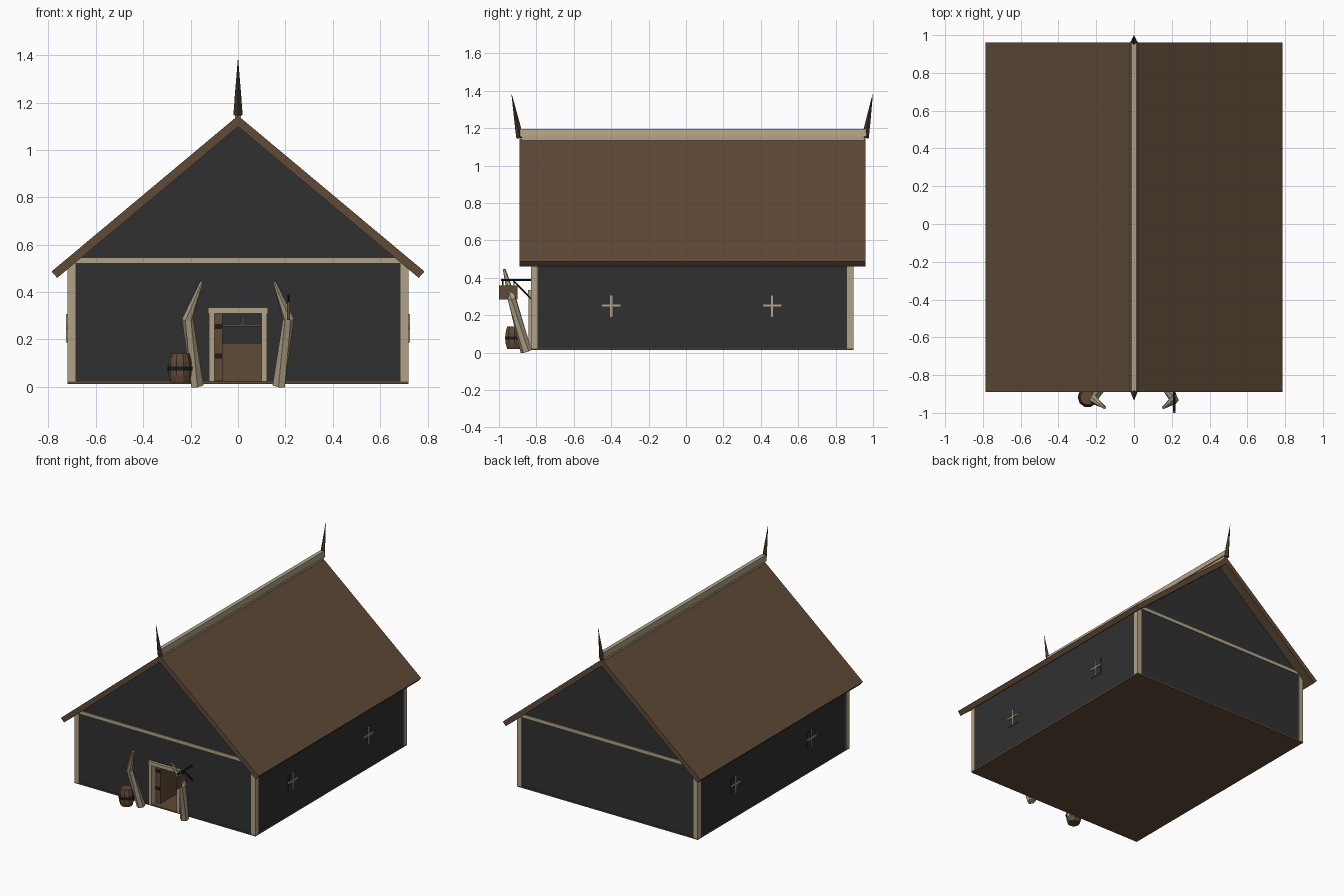
import bpy, bmesh, math
from mathutils import Vector

if "Cube" in bpy.data.objects:
    bpy.data.objects.remove(bpy.data.objects["Cube"])


def material(name, rgb):
    m = bpy.data.materials.new(name)
    m.diffuse_color = (*rgb, 1)
    m.use_nodes = True
    m.node_tree.nodes["Principled BSDF"].inputs["Base Color"].default_value = m.diffuse_color
    return m


BROWN = material("brown wood", (0.115, 0.068, 0.038))
DARK_WOOD = material("dark wood", (0.06, 0.036, 0.021))
CHARCOAL = material("charcoal wall", (0.03, 0.03, 0.03))
TAN = material("pale timber", (0.44, 0.365, 0.245))
IRON = material("dark iron", (0.012, 0.012, 0.012))


def finish(name, bm, mat):
    bmesh.ops.recalc_face_normals(bm, faces=bm.faces)
    me = bpy.data.meshes.new(name)
    bm.to_mesh(me)
    bm.free()
    me.materials.append(mat)
    ob = bpy.data.objects.new(name, me)
    bpy.context.collection.objects.link(ob)
    return ob


def prism(name, profile, y0, y1, mat):
    """Extrude an xz profile along y."""
    bm = bmesh.new()
    f = bm.faces.new([bm.verts.new((x, y0, z)) for x, z in profile])
    r = bmesh.ops.extrude_face_region(bm, geom=[f])
    verts = [v for v in r["geom"] if isinstance(v, bmesh.types.BMVert)]
    bmesh.ops.translate(bm, verts=verts, vec=(0, y1 - y0, 0))
    return finish(name, bm, mat)


def box(name, x, y, z, mat):
    return prism(name, [(x[0], z[0]), (x[1], z[0]), (x[1], z[1]), (x[0], z[1])], y[0], y[1], mat)


def tube(name, path, n, mat, squash=1.0):
    """Faceted tube through (point, radius) pairs."""
    bm = bmesh.new()
    rings = []
    pts = [Vector(p) for p, r in path]
    for i, (p, r) in enumerate(path):
        t = pts[min(i + 1, len(pts) - 1)] - pts[max(i - 1, 0)]
        q = t.to_track_quat('Z', 'Y')
        rings.append([bm.verts.new(pts[i] + q @ Vector((r * math.cos(a), r * squash * math.sin(a), 0)))
                      for a in (2 * math.pi * k / n for k in range(n))])
    for a, b in zip(rings, rings[1:]):
        for k in range(n):
            bm.faces.new((a[k], a[(k + 1) % n], b[(k + 1) % n], b[k]))
    bm.faces.new(rings[0])
    bm.faces.new(rings[-1])
    return finish(name, bm, mat)


W, Y0, Y1 = 0.715, -0.825, 0.89
EAVE, APEX = 0.51, 1.105

# Floor and walls, the front one with a door notch
box("floor", (-0.72, 0.72), (-0.83, 0.895), (0.013, 0.022), BROWN)
gable = [(W, 0.02), (W, EAVE), (0, APEX), (-W, EAVE), (-W, 0.02)]
door_notch = [(-0.105, 0.02), (-0.105, 0.315), (0.105, 0.315), (0.105, 0.02)]
prism("front_wall", gable + door_notch, Y0, Y0 + 0.03, CHARCOAL)
prism("back_wall", gable, Y1 - 0.03, Y1, CHARCOAL)
for s, side in ((-1, "left"), (1, "right")):
    box(side + "_wall", sorted((s * W, s * (W - 0.03))), (Y0 + 0.03, Y1 - 0.03), (0.02, EAVE), CHARCOAL)

    # Corner posts
    for y, end in ((Y0 - 0.005, "front"), (Y1 - 0.03, "back")):
        box(f"{end}_{side}_post", sorted((s * 0.685, s * 0.72)), (y, y + 0.035), (0.02, 0.525), TAN)

    # Roof slope
    prism(side + "_roof", [(0, 1.145), (s * 0.787, 0.487), (s * 0.763, 0.46), (0, 1.098)],
          -0.89, 0.96, BROWN)

    # Shuttered windows with crossed bars
    for i, y in enumerate((-0.40, 0.46)):
        box(f"{side}_window_{i}", sorted((s * 0.71, s * 0.718)), (y - 0.05, y + 0.05), (0.19, 0.305), CHARCOAL)
        bar = sorted((s * 0.715, s * 0.725))
        box(f"{side}_window_upright_{i}", bar, (y - 0.006, y + 0.006), (0.188, 0.307), TAN)
        box(f"{side}_window_crossbar_{i}", bar, (y - 0.052, y + 0.052), (0.246, 0.258), TAN)

    # Bent tusk posts beside the door
    tube(side + "_tusk", [((s * 0.172, -0.855, 0.006), 0.03), ((s * 0.213, -0.93, 0.285), 0.024),
                          ((s * 0.155, -0.972, 0.445), 0.008)], 6, TAN)

    # Door frame uprights
    box(side + "_door_jamb", sorted((s * 0.1, s * 0.122)), (-0.842, -0.79), (0.022, 0.312), TAN)

box("door_lintel", (-0.127, 0.127), (-0.845, -0.79), (0.31, 0.335), TAN)

# Horizontal gable beams
for y, end in ((Y0 - 0.006, "front"), (Y1 - 0.006, "back")):
    box(end + "_gable_beam", (-0.687, 0.687), (y, y + 0.012), (0.523, 0.545), TAN)

# Ridge beam and end spikes
prism("ridge_beam", [(-0.02, 1.155), (0.02, 1.155), (0.014, 1.195), (-0.014, 1.195)], -0.887, 0.965, TAN)
box("ridge_packing", (-0.012, 0.012), (-0.88, 0.955), (1.125, 1.157), TAN)
for y, tip, end in ((-0.888, -0.932, "front"), (0.958, 0.998, "back")):
    tube(end + "_spike", [((0, y, 1.147), 0.019), ((0, (2 * y + tip) / 3, 1.225), 0.014),
                          ((0, tip, 1.38), 0.001)], 4, DARK_WOOD)

# Open door leaf with hinges, and simple furniture inside
box("door_leaf", (-0.1, -0.065), (-0.79, -0.6), (0.024, 0.31), BROWN)
for i, z in enumerate((0.13, 0.255)):
    box(f"door_hinge_{i}", (-0.098, -0.068), (-0.796, -0.75), (z - 0.01, z + 0.01), IRON)
box("counter", (-0.3, 0.3), (0.1, 0.3), (0.022, 0.185), BROWN)
box("hanging_rail", (-0.3, 0.3), (0.2, 0.215), (0.255, 0.265), BROWN)
box("rail_hook", (0.015, 0.025), (0.2, 0.215), (0.262, 0.3), BROWN)

# Barrel with an iron hoop
BX, BY = -0.245, -0.918
tube("barrel", [((BX, BY, 0.018), 0.04), ((BX, BY, 0.05), 0.049), ((BX, BY, 0.105), 0.049),
                ((BX, BY, 0.14), 0.04)], 10, BROWN)
tube("barrel_hoop", [((BX, BY, 0.07), 0.053), ((BX, BY, 0.086), 0.053)], 10, IRON)

# Hanging sign on an iron bracket
SX = 0.213
tube("sign_pole", [((SX, -0.826, 0.387), 0.006), ((SX, -0.99, 0.387), 0.006)], 6, IRON)
tube("sign_brace", [((SX, -0.826, 0.285), 0.005), ((SX, -0.925, 0.387), 0.005)], 6, IRON)
box("sign_board", (SX - 0.006, SX + 0.006), (-1.0, -0.9), (0.283, 0.36), BROWN)
for i, y in enumerate((-0.98, -0.92)):
    box(f"sign_chain_{i}", (SX - 0.003, SX + 0.003), (y - 0.003, y + 0.003), (0.358, 0.387), IRON)
